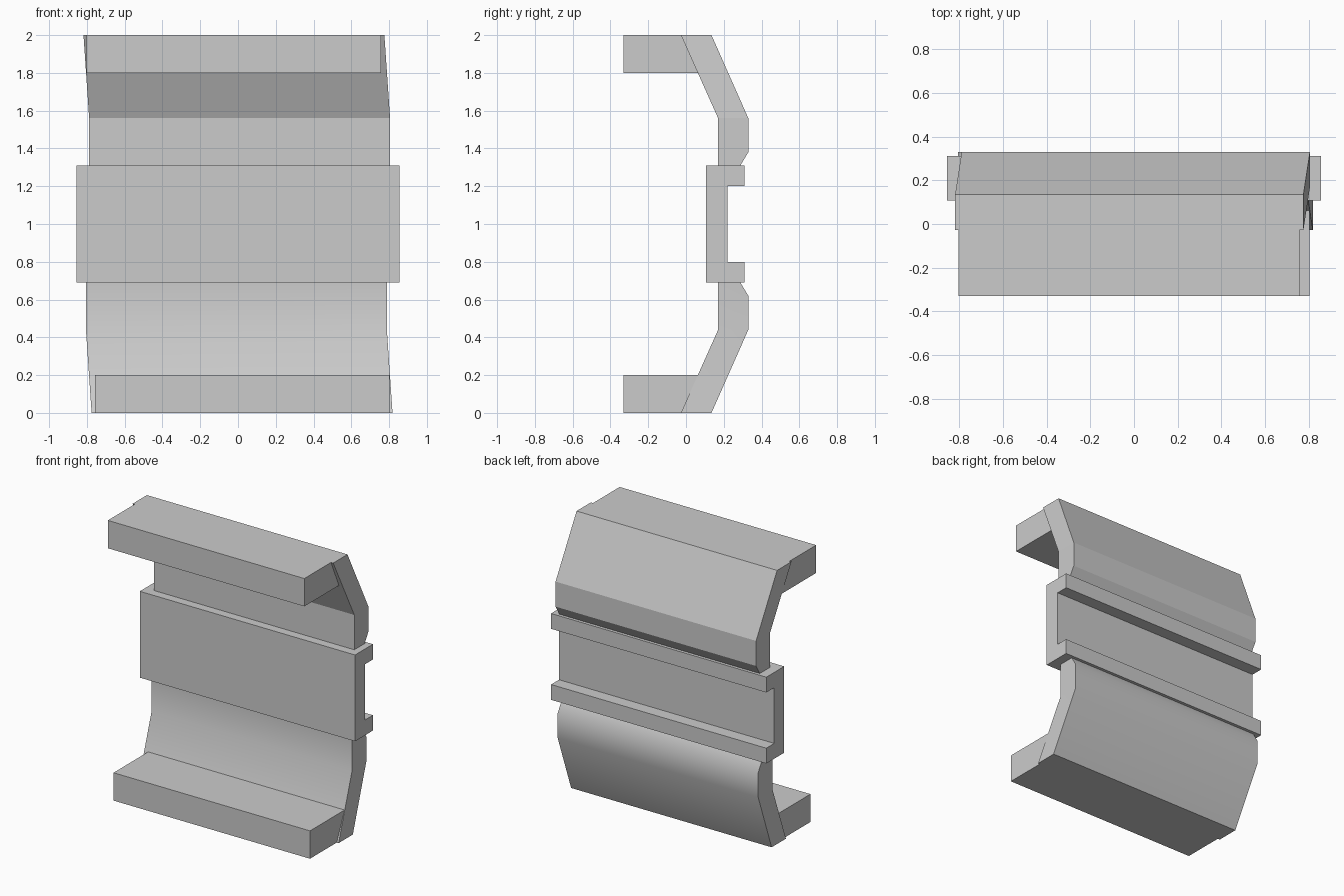
import bpy
import bmesh
from math import radians

if "Cube" in bpy.data.objects:
    bpy.data.objects.remove(bpy.data.objects["Cube"])


def prism(name, profile, x_range, caps=None, turn=False):
    """Extrude a (y, z) profile along x; x_range(z) gives the two end positions.
    turn rotates the part half a turn about the y axis through mid height."""
    bm = bmesh.new()
    ends = []
    for side in (0, 1):
        ring = []
        for y, z in profile:
            x = x_range(z)[side]
            ring.append(bm.verts.new((-x, y, 2 - z) if turn else (x, y, z)))
        ends.append(ring)
    a, b = ends
    n = len(profile)
    for i in range(n):
        j = (i + 1) % n
        bm.faces.new((a[i], a[j], b[j], b[i]))
    for cap in caps or [range(n)]:
        bm.faces.new([a[i] for i in cap])
        bm.faces.new([b[i] for i in cap])
    bmesh.ops.recalc_face_normals(bm, faces=bm.faces)
    mesh = bpy.data.meshes.new(name)
    bm.to_mesh(mesh)
    bm.free()
    obj = bpy.data.objects.new(name, mesh)
    bpy.context.collection.objects.link(obj)
    return obj


def panel_ends(z):
    # The bent half of the panel leans sideways, the straight half does not
    lean = 0.03 * max(0.0, (z - 1.56) / 0.44)
    return (-0.788 - lean, 0.805 - lean)


# Central channel rail, open at the back
rail = [(0.107, 0.69), (0.31, 0.69), (0.31, 0.80), (0.22, 0.80),
        (0.22, 1.20), (0.31, 1.20), (0.31, 1.31), (0.107, 1.31)]
prism("channel_rail", rail, lambda z: (-0.855, 0.855),
      caps=[(0, 1, 2, 3), (0, 3, 4, 7), (4, 5, 6, 7)])

# Bent panels and end bars, the lower pair being the upper pair turned over
panel = [(-0.027, 2.0), (0.135, 2.0), (0.33, 1.56), (0.33, 1.38),
         (0.285, 1.305), (0.17, 1.305), (0.17, 1.56)]
bar = [(-0.33, 1.8), (-0.33, 2.0), (-0.027, 2.0), (0.063, 1.8)]
for label, turn in (("upper", False), ("lower", True)):
    plate = prism(label + "_panel", panel, panel_ends,
                  caps=[(0, 1, 2, 6), (2, 3, 4, 5, 6)], turn=turn)
    prism(label + "_bar", bar, lambda z: (-0.803, 0.758), turn=turn)
    if turn:
        # Only the lower panel has softened bends
        bpy.context.view_layer.objects.active = plate
        plate.select_set(True)
        bpy.ops.object.shade_smooth_by_angle(angle=radians(40))
        plate.select_set(False)
